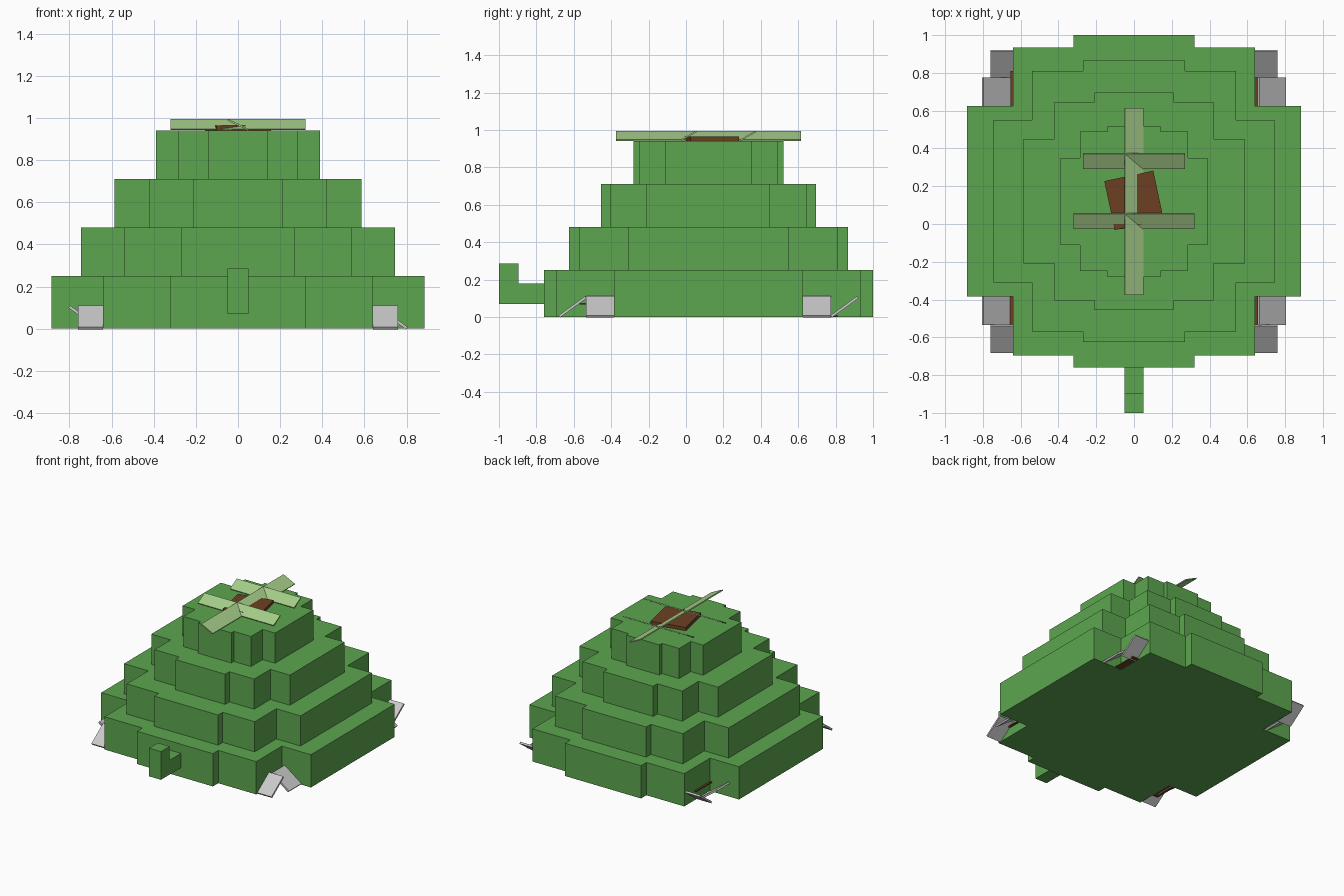
import bpy, bmesh, math
from mathutils import Matrix

cube = bpy.data.objects.get("Cube")
if cube:
    bpy.data.objects.remove(cube, do_unlink=True)


def material(name, rgb):
    m = bpy.data.materials.new(name)
    m.use_nodes = True
    col = tuple((c / 255) ** 2.2 for c in rgb) + (1,)
    m.diffuse_color = col
    m.node_tree.nodes["Principled BSDF"].inputs["Base Color"].default_value = col
    return m


GREEN = material("leaf green", (93, 165, 80))
GREY = material("light grey", (200, 200, 200))
BROWN = material("dark brown", (108, 66, 40))
PALE = material("pale green", (162, 202, 134))
CY = 0.12  # centre line of the stepped body


def finish(name, bm, mat):
    bmesh.ops.recalc_face_normals(bm, faces=bm.faces)
    me = bpy.data.meshes.new(name)
    bm.to_mesh(me)
    bm.free()
    me.materials.append(mat)
    ob = bpy.data.objects.new(name, me)
    bpy.context.collection.objects.link(ob)


def prism(name, outline, z0, z1, mat):
    """Extrude a flat outline upward."""
    bm = bmesh.new()
    base = bm.faces.new([bm.verts.new((x, y, z0)) for x, y in outline])
    top = bmesh.ops.extrude_face_region(bm, geom=[base])["geom"]
    verts = [v for v in top if isinstance(v, bmesh.types.BMVert)]
    bmesh.ops.translate(bm, verts=verts, vec=(0, 0, z1 - z0))
    finish(name, bm, mat)


def slab(name, size, loc, mat, axis="Z", angle=0):
    """Box turned about one axis."""
    bm = bmesh.new()
    mx = (Matrix.Translation(loc) @ Matrix.Rotation(math.radians(angle), 4, axis)
          @ Matrix.Diagonal((*size, 1)))
    bmesh.ops.create_cube(bm, size=1, matrix=mx)
    finish(name, bm, mat)


# Stepped body: each tier is a cross-shaped outline with two notches per corner
tiers = [
    (0.885, 0.505, 0.64, 0.815, 0.32, 0.88, 0.0, 0.25),
    (0.745, 0.43, 0.54, 0.69, 0.27, 0.745, 0.25, 0.48),
    (0.585, 0.33, 0.42, 0.525, 0.21, 0.575, 0.48, 0.71),
    (0.39, 0.23, 0.285, 0.37, 0.14, 0.40, 0.71, 0.94),
]
for i, (xa, ya, xb, yb, xc, yc, z0, z1) in enumerate(tiers):
    quarter = [(xa, ya), (xb, ya), (xb, yb), (xc, yb), (xc, yc)]
    half = quarter + [(-x, y) for x, y in reversed(quarter)]
    ring = half + [(-x, -y) for x, y in half]
    prism(f"body_tier_{i + 1}", [(x, y + CY) for x, y in ring], z0, z1, GREEN)

# Front hook: short arm with a raised tip
slab("hook_arm", (0.10, 0.135, 0.11), (0, -0.8275, 0.125), GREEN)
slab("hook_tip", (0.10, 0.105, 0.215), (0, -0.9475, 0.1775), GREEN)

# Roof panel and slanted blades
slab("roof_panel", (0.265, 0.265, 0.025), (0, 0.125, 0.9525), BROWN, "Z", 12)
slab("long_blade", (0.108, 0.99, 0.008), (0, 0.12, 0.968), PALE, "Y", 26)
slab("front_blade", (0.64, 0.094, 0.008), (0, 0.015, 0.969), PALE, "X", 30)
slab("back_blade", (0.54, 0.094, 0.008), (0, 0.333, 0.969), PALE, "X", 30)

# Corner feet: two slanted plates and a flat brown pad on each corner
for sx, side in ((1, "left"), (-1, "right")):
    for sy, end in ((1, "back"), (-1, "front")):
        tag = f"{end}_{side}"
        slab(f"{tag}_end_plate", (0.12, 0.175, 0.014),
             (sx * 0.70, CY + sy * 0.727, 0.054), GREY, "X", 36)
        slab(f"{tag}_side_plate", (0.175, 0.15, 0.014),
             (sx * 0.73, CY + sy * 0.58, 0.054), GREY, "Y", 36)
        low = sx == sy or (sx, sy) == (-1, -1)
        reach = 0.69 if low else 0.655
        slab(f"{tag}_pad", (0.20, 0.20, 0.008),
             (sx * (reach - 0.10), CY + sy * 0.59, 0.006 if low else 0.07), BROWN)
